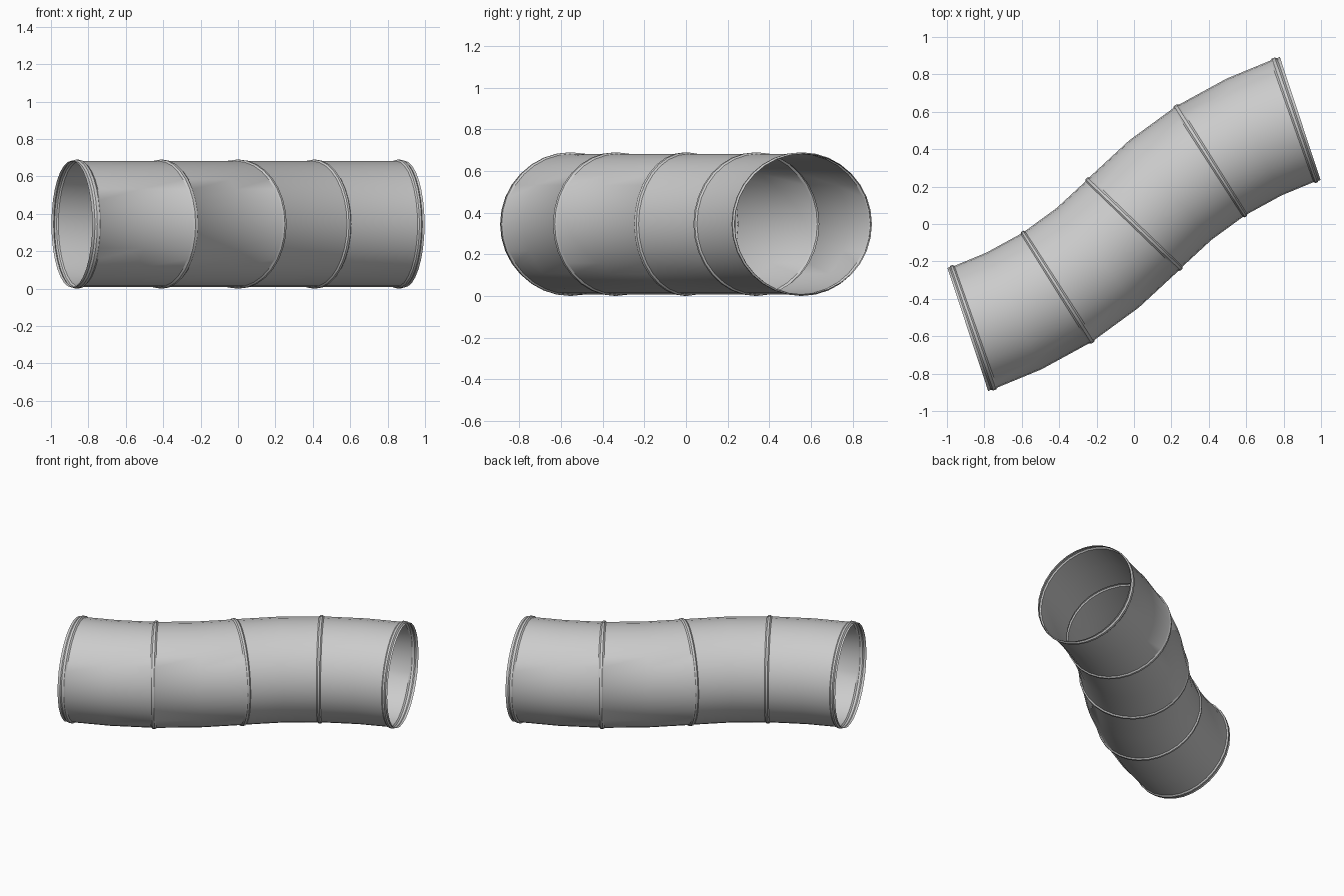
import bpy, bmesh, math

if "Cube" in bpy.data.objects:
    bpy.data.objects.remove(bpy.data.objects["Cube"])

SIDES = 32
H0, H1 = math.radians(46.5), math.radians(18.3)   # heading at middle and ends
BEND = 2.16                                        # bend radius of the centre line
HALF = BEND * (H0 - H1)                            # half length of the duct
RH, RV, ZC = 0.345, 0.337, 0.345                   # section radii, centre height


def path(s):
    """Centre point and heading at signed distance s from the middle."""
    h = H0 - abs(s) / BEND
    k = math.copysign(1, s)
    x = k * BEND * (math.sin(H0) - math.sin(h))
    y = k * BEND * (math.cos(h) - math.cos(H0))
    return x, y, h


def bead(s):
    """Stations of a raised ring pressed into the sheet."""
    return [(s - 0.016, 0), (s - 0.007, 0.008), (s + 0.007, 0.008), (s + 0.016, 0)]


# stations along the duct: ends, bend lines and beads
stations = [(-HALF, 0.002), (HALF, 0.002)]
for i in range(-3, 4, 2):
    stations.append((i * HALF / 4, 0))
for s in (-HALF + 0.03, -HALF / 2, 0, HALF / 2, HALF - 0.03):
    stations += bead(s)
stations.sort()

# sweep the section through the stations
bm = bmesh.new()
rings = []
for s, dr in stations:
    x, y, h = path(s)
    ring = []
    for i in range(SIDES):
        a = 2 * math.pi * i / SIDES
        u = (RH + dr) * math.cos(a)
        ring.append(bm.verts.new((x + u * math.sin(h), y - u * math.cos(h),
                                  ZC + (RV + dr) * math.sin(a))))
    rings.append(ring)
for a, b in zip(rings, rings[1:]):
    for i in range(SIDES):
        j = (i + 1) % SIDES
        bm.faces.new((a[i], a[j], b[j], b[i]))

mesh = bpy.data.meshes.new("curved_duct")
bm.to_mesh(mesh)
bm.free()
duct = bpy.data.objects.new("curved_duct", mesh)
bpy.context.collection.objects.link(duct)

# smooth shading
bpy.context.view_layer.objects.active = duct
duct.select_set(True)
bpy.ops.object.shade_smooth_by_angle(angle=math.radians(35))
